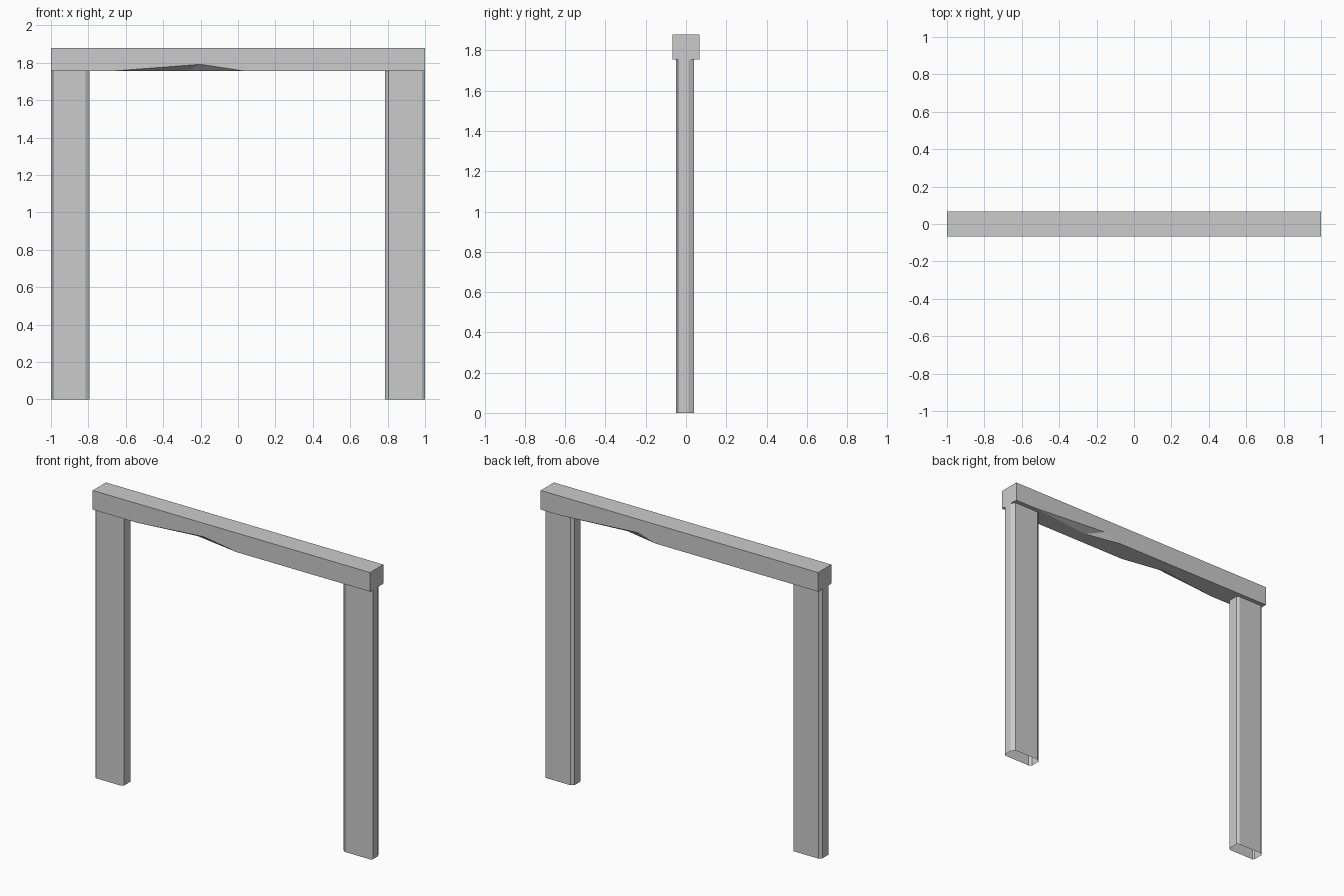
import bpy, bmesh

if "Cube" in bpy.data.objects:
    bpy.data.objects.remove(bpy.data.objects["Cube"])


def new_object(name, bm):
    bmesh.ops.recalc_face_normals(bm, faces=bm.faces[:])
    mesh = bpy.data.meshes.new(name)
    bm.to_mesh(mesh)
    bm.free()
    obj = bpy.data.objects.new(name, mesh)
    bpy.context.collection.objects.link(obj)
    return obj


def post(name, profile, height):
    """Hollow chamfered post, open at both ends."""
    bm = bmesh.new()
    low = [bm.verts.new((x, y, 0)) for x, y in profile]
    high = [bm.verts.new((x, y, height)) for x, y in profile]
    for i in range(len(profile)):
        j = (i + 1) % len(profile)
        bm.faces.new((low[i], low[j], high[j], high[i]))
    return new_object(name, bm)


Z0, Z1, W = 1.755, 1.88, 0.068

# Posts
post("right_post", [(0.805, -0.05), (0.985, -0.05), (1.0, -0.04), (1.0, 0.012),
                    (0.985, 0.04), (0.805, 0.04), (0.786, 0.025), (0.786, -0.035)], Z0)
post("left_post", [(-0.99, -0.05), (-0.815, -0.05), (-0.795, -0.037), (-0.795, 0.03),
                   (-0.81, 0.04), (-0.985, 0.04), (-1.0, 0.025), (-1.0, -0.04)], Z0)

# Lintel: box with a chipped lower edge on the front and on the back
bm = bmesh.new()
v = bm.verts.new
top = [v((x, y, Z1)) for x, y in ((-1, -W), (1, -W), (1, W), (-1, W))]
low = [v((x, y, Z0)) for x, y in ((-1, -W), (1, -W), (1, W), (-1, W))]


def chip(start, peak, end, side, inner):
    """Edge start, raised peak on the side face, edge end, inner point below."""
    a, b = v((start, side, Z0)), v((end, side, Z0))
    p, q = v((peak, side, Z0 + 0.037)), v((inner[0], inner[1], Z0))
    bm.faces.new((a, p, q))
    bm.faces.new((p, b, q))
    return a, p, b, q


fa, fp, fb, fq = chip(-0.68, -0.2, 0.04, -W, (-0.28, -0.015))
ba, bp, bb, bq = chip(0.85, 0.29, 0.17, W, (0.41, 0.02))
bm.faces.new(top)
bm.faces.new((low[0], fa, fp, fb, low[1], top[1], top[0]))
bm.faces.new((low[2], ba, bp, bb, low[3], top[3], top[2]))
bm.faces.new((low[1], low[2], top[2], top[1]))
bm.faces.new((low[3], low[0], top[0], top[3]))
bm.faces.new((low[0], fa, fq, fb, low[1], low[2], ba, bq, bb, low[3]))
new_object("lintel", bm)
